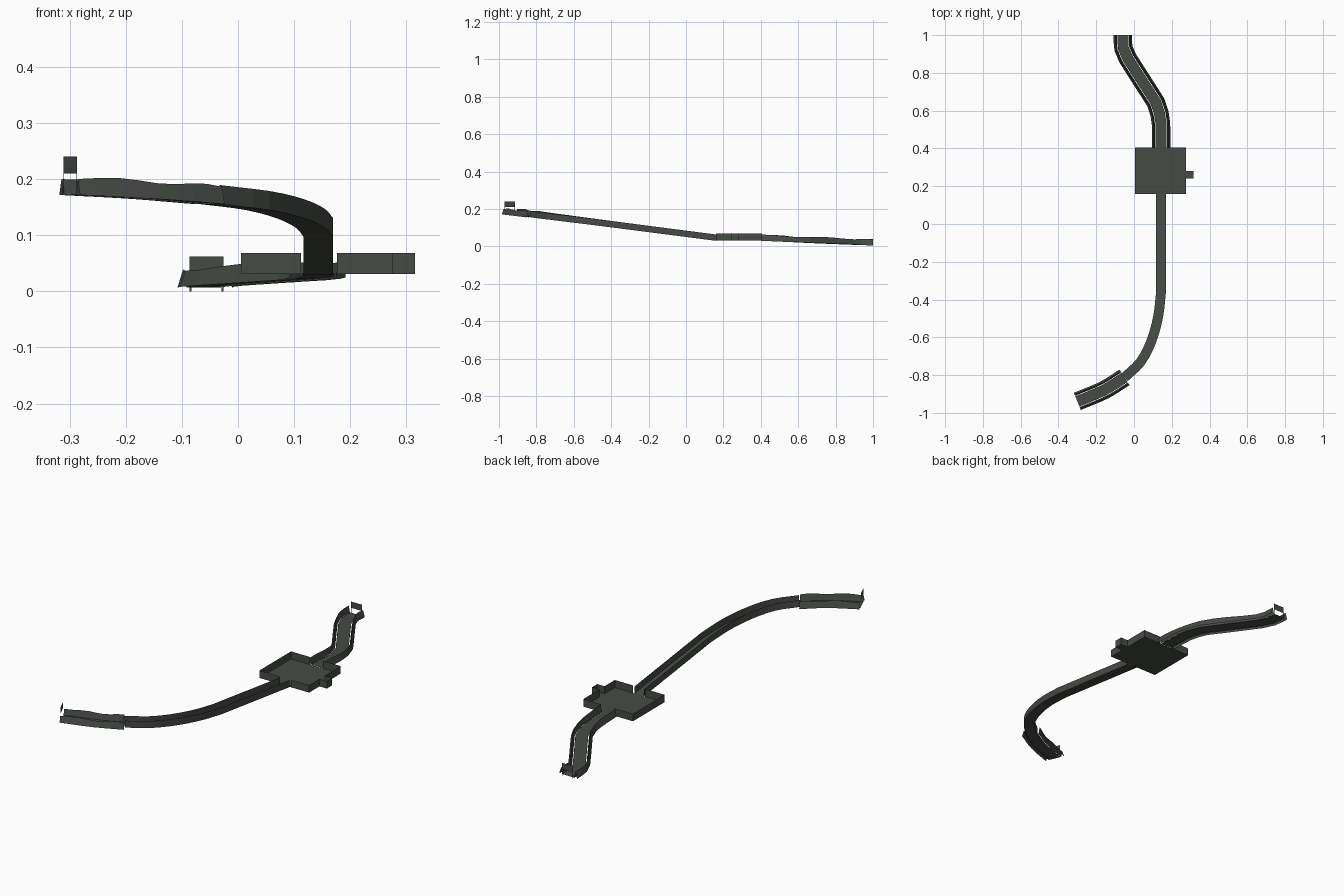
import bpy, math
from mathutils import Vector

if "Cube" in bpy.data.objects:
    bpy.data.objects.remove(bpy.data.objects["Cube"])

mat = bpy.data.materials.new("dark grey green")
mat.diffuse_color = (0.062, 0.071, 0.060, 1)
mat.use_nodes = True
mat.node_tree.nodes["Principled BSDF"].inputs["Base Color"].default_value = mat.diffuse_color


def make(name, verts, faces):
    me = bpy.data.meshes.new(name)
    me.from_pydata([tuple(v) for v in verts], [], faces)
    me.materials.append(mat)
    ob = bpy.data.objects.new(name, me)
    bpy.context.collection.objects.link(ob)
    return ob


def smooth_path(ctrl, n):
    """Catmull-Rom resampling of a plan path."""
    p = [Vector(c) for c in ctrl]
    p = [2 * p[0] - p[1]] + p + [2 * p[-1] - p[-2]]
    out = []
    for i in range(1, len(p) - 2):
        a, b, c, d = p[i - 1:i + 3]
        for k in range(n):
            t = k / n
            out.append(0.5 * (2 * b + (c - a) * t + (2 * a - 5 * b + 4 * c - d) * t * t
                              + (3 * b - a - 3 * c + d) * t ** 3))
    return out + [p[-2]]


def strip(name, path, section, zf, wave=0.0):
    """Sweep a (side offset, height) section along a plan path as a thin sheet."""
    verts, faces, m = [], [], len(section)
    for i, p in enumerate(path):
        a, b = path[max(i - 1, 0)], path[min(i + 1, len(path) - 1)]
        t = (b - a).normalized()
        side = Vector((t.y, -t.x))
        for off, h in section:
            q = p + side * off
            hh = h * (1 + wave * math.sin(i * 1.3 + (1 if off > 0 else 0)))
            verts.append((q.x, q.y, zf(p.y) + hh))
        if i:
            o = i * m
            faces += [(o - m + j, o - m + j + 1, o + j + 1, o + j) for j in range(m - 1)]
    return make(name, verts, faces)


def wide_track(prefix, path, zf):
    strip(prefix + "_floor", path, [(-0.029, 0.002), (0.029, 0.002)], zf)
    for s, label in ((-1, "left"), (1, "right")):
        strip(f"{prefix}_{label}_bank", path,
              [(s * 0.032, 0), (s * 0.039, 0.031), (s * 0.049, 0)], zf, 0.10)


def gate(name, centre, along, z0, z1, z2):
    """Flat panel on two thin posts, spanning the track end."""
    c, t = Vector(centre), Vector(along).normalized()
    verts, faces = [], []

    def plate(u0, u1, a, b):
        k = len(verts)
        for u, z in ((u0, a), (u1, a), (u1, b), (u0, b)):
            q = c + t * u
            verts.append((q.x, q.y, z))
        faces.append((k, k + 1, k + 2, k + 3))
    plate(-0.03, 0.03, z1, z2)
    plate(-0.03, -0.027, z0, z1)
    plate(0.027, 0.03, z0, z1)
    make(name, verts, faces)


# heights fall steadily along y
def upper_z(y):
    return 0.03 + 0.129 * (0.16 - y)


def lower_z(y):
    return 0.03 - 0.025 * (y - 0.405) / 0.595


# long narrow chute with upright walls
chute = [Vector((0.143, 0.16)), Vector((0.143, -0.1))] + smooth_path(
    [(0.143, -0.36), (0.128, -0.49), (0.092, -0.62), (0.035, -0.73), (-0.05, -0.812)], 3)
strip("narrow_chute", chute,
      [(-0.026, 0.034), (-0.026, 0), (0.026, 0), (0.026, 0.034)], upper_z)

# wide start section with banks
start = smooth_path([(-0.05, -0.812), (-0.16, -0.88), (-0.30, -0.939)], 4)
wide_track("start_track", start, upper_z)

# wide winding exit section
exit_path = [Vector(p) for p in (
    (0.143, 0.405), (0.143, 0.47), (0.143, 0.53), (0.135, 0.585), (0.115, 0.645),
    (0.078, 0.703), (0.04, 0.762), (0.003, 0.82), (-0.035, 0.88), (-0.056, 0.93),
    (-0.059, 0.965), (-0.059, 1.0))]
wide_track("exit_track", exit_path, lower_z)

# open basin: floor plus a wall ring with gaps for both tracks and the alcove
X0, X1, Y0, Y1, XA = 0.005, 0.275, 0.16, 0.405, 0.315
ZB, ZT = 0.031, 0.068
make("basin_floor", [(X0, Y0, ZB), (X1, Y0, ZB), (X1, Y1, ZB), (X0, Y1, ZB)], [(0, 1, 2, 3)])
make("alcove_floor", [(X1, 0.24, ZB), (XA, 0.24, ZB), (XA, 0.28, ZB), (X1, 0.28, ZB)],
     [(0, 1, 2, 3)])


def wall(name, pts):
    v = [(x, y, z) for x, y in pts for z in (ZB, ZT)]
    make(name, v, [(2 * i, 2 * i + 2, 2 * i + 3, 2 * i + 1) for i in range(len(pts) - 1)])


wall("basin_left_wall", [(0.112, Y0), (X0, Y0), (X0, Y1), (0.108, Y1)])
wall("basin_right_wall", [(0.176, Y0), (X1, Y0), (X1, 0.24), (XA, 0.24), (XA, 0.28),
                          (X1, 0.28), (X1, Y1), (0.178, Y1)])

# gates at both ends
gate("start_gate", (-0.299, -0.942), (0.024, -0.055), 0.175, 0.21, 0.24)
gate("exit_gate", (-0.056, 1.0), (1, 0), 0.0, 0.031, 0.062)
